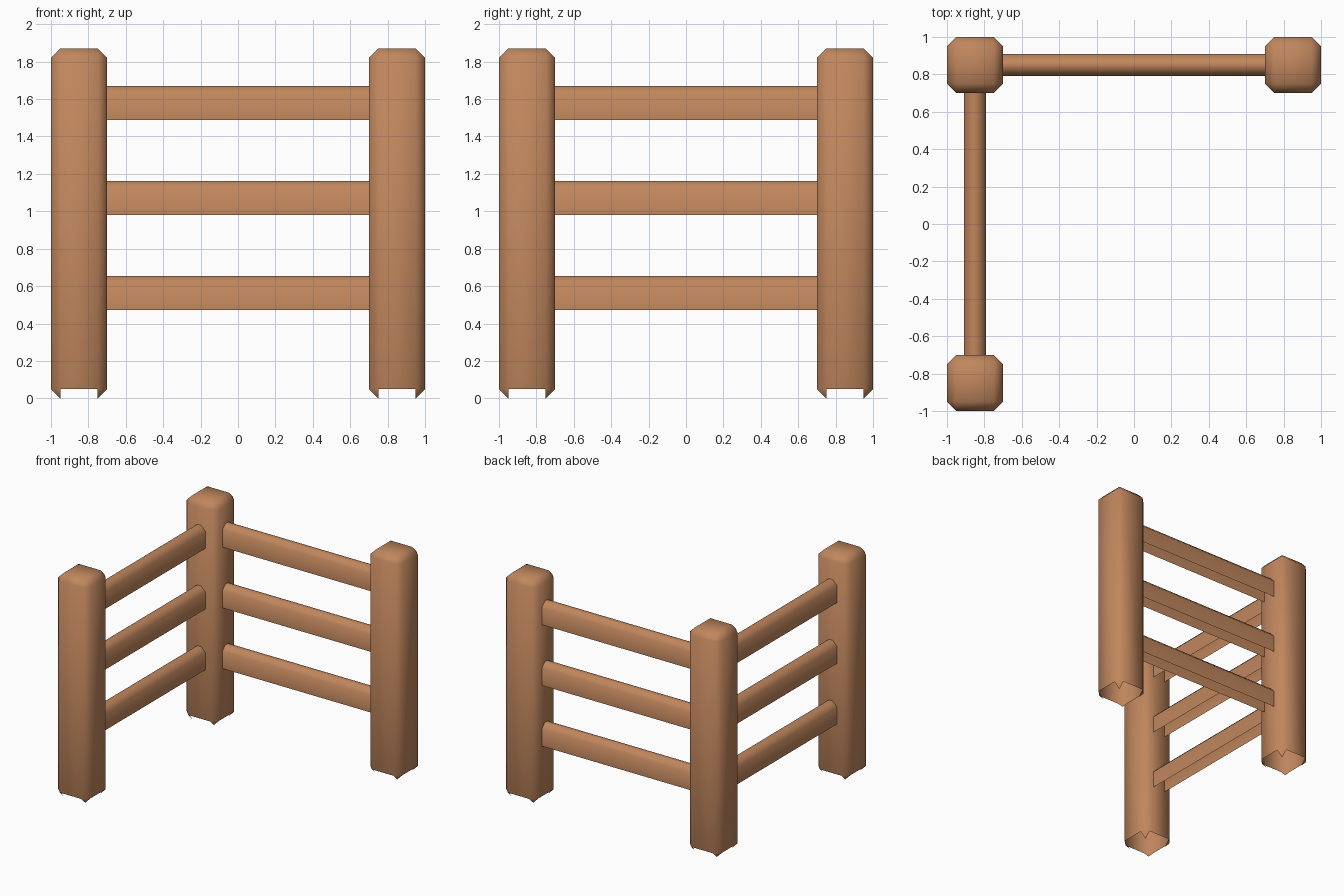
import bpy, bmesh, math

if "Cube" in bpy.data.objects:
    bpy.data.objects.remove(bpy.data.objects["Cube"])

wood = bpy.data.materials.new("brown wood")
wood.diffuse_color = (0.53, 0.24, 0.11, 1)
wood.use_nodes = True
wood.node_tree.nodes["Principled BSDF"].inputs["Base Color"].default_value = wood.diffuse_color


def finish(bm, name, loc, turn=0):
    for f in bm.faces:
        f.smooth = True
    mesh = bpy.data.meshes.new(name)
    bm.to_mesh(mesh)
    bm.free()
    mesh.materials.append(wood)
    ob = bpy.data.objects.new(name, mesh)
    ob.location = loc
    ob.rotation_euler.z = turn
    bpy.context.collection.objects.link(ob)


def post(name, x, y, width=0.3, height=1.87, chamfer=0.05):
    # Chamfered block, open underneath with only the corner points left
    bm = bmesh.new()
    bmesh.ops.create_cube(bm, size=1)
    for v in bm.verts:
        v.co.x *= width
        v.co.y *= width
        v.co.z = (v.co.z + 0.5) * height
    bmesh.ops.bevel(bm, geom=bm.edges[:], offset=chamfer, segments=1,
                    profile=0.5, affect='EDGES')
    bm.normal_update()
    under = [f for f in bm.faces if f.normal.z < -0.1 and len(f.verts) == 4]
    bmesh.ops.delete(bm, geom=under, context='FACES')
    finish(bm, name, (x, y, 0))


def rail(name, loc, turn, length=1.4, w=0.058, h=0.183, c=0.04):
    # Upside-down trough: open ends and underside, chamfered top
    profile = [(-w, 0), (-w, h - c), (-w + c, h), (w - c, h), (w, h - c), (w, 0)]
    bm = bmesh.new()
    a = [bm.verts.new((-length / 2, y, z)) for y, z in profile]
    b = [bm.verts.new((length / 2, y, z)) for y, z in profile]
    for i in range(len(profile) - 1):
        bm.faces.new((a[i], b[i], b[i + 1], a[i + 1]))
    finish(bm, name, loc, turn)


# Three posts of the fence corner
post("corner_post", -0.85, 0.85)
post("right_post", 0.85, 0.85)
post("front_post", -0.85, -0.85)

# Three rails on each side
for i, n in enumerate(("lower", "middle", "upper")):
    z = 0.471 + 0.508 * i
    rail(n + "_back_rail", (0, 0.85, z), 0)
    rail(n + "_left_rail", (-0.85, 0, z), math.pi / 2)
